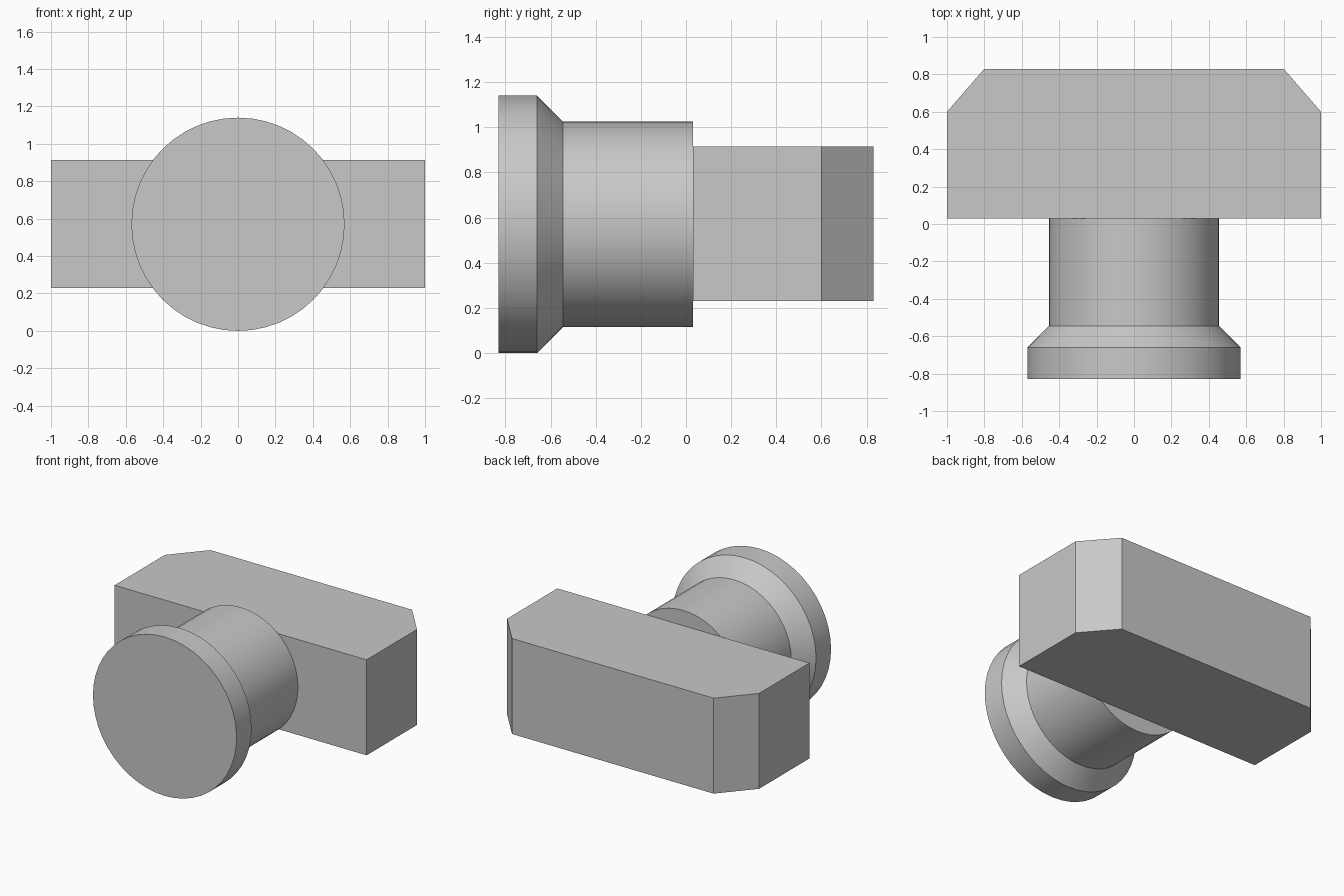
import bpy, bmesh, math
from mathutils import Matrix, Vector

cube = bpy.data.objects.get("Cube")
if cube:
    bpy.data.objects.remove(cube, do_unlink=True)

# One plain grey for the whole model
grey = bpy.data.materials.new("light grey")
grey.use_nodes = True
colour = (0.58, 0.58, 0.58, 1)
grey.diffuse_color = colour
grey.node_tree.nodes["Principled BSDF"].inputs["Base Color"].default_value = colour

AXIS_Z = 0.57
SIDES = 48


def add_object(name, bm):
    bmesh.ops.recalc_face_normals(bm, faces=bm.faces)
    mesh = bpy.data.meshes.new(name)
    bm.to_mesh(mesh)
    bm.free()
    mesh.materials.append(grey)
    obj = bpy.data.objects.new(name, mesh)
    bpy.context.collection.objects.link(obj)
    return obj


# Round stem with its bevelled flange, turned about the y axis
profile = [(0.57, -0.83), (0.57, -0.66), (0.455, -0.545), (0.455, 0.03)]
bm = bmesh.new()
rings = []
for radius, y in profile:
    ring = []
    for i in range(SIDES):
        a = math.tau * i / SIDES
        ring.append(bm.verts.new((radius * math.cos(a), y, AXIS_Z + radius * math.sin(a))))
    rings.append(ring)
for lower, upper in zip(rings, rings[1:]):
    for i in range(SIDES):
        j = (i + 1) % SIDES
        bm.faces.new((lower[i], lower[j], upper[j], upper[i]))
bm.faces.new(rings[0])
bm.faces.new(rings[-1])
stem = add_object("flanged_stem", bm)
bpy.ops.object.select_all(action="DESELECT")
stem.select_set(True)
bpy.context.view_layer.objects.active = stem
bpy.ops.object.shade_smooth_by_angle(angle=math.radians(30))

# Crossbar block with chamfered back corners, extruded upward
half = [(1, 0.03), (1, 0.6), (0.8, 0.83)]
outline = half + [(-x, y) for x, y in reversed(half)]
bm = bmesh.new()
base = bm.faces.new([bm.verts.new((x, y, 0.23)) for x, y in outline])
top = bmesh.ops.extrude_face_region(bm, geom=[base], use_keep_orig=True)
bmesh.ops.translate(bm, vec=Vector((0, 0, 0.685)),
                    verts=[v for v in top["geom"] if isinstance(v, bmesh.types.BMVert)])
add_object("crossbar_block", bm)
